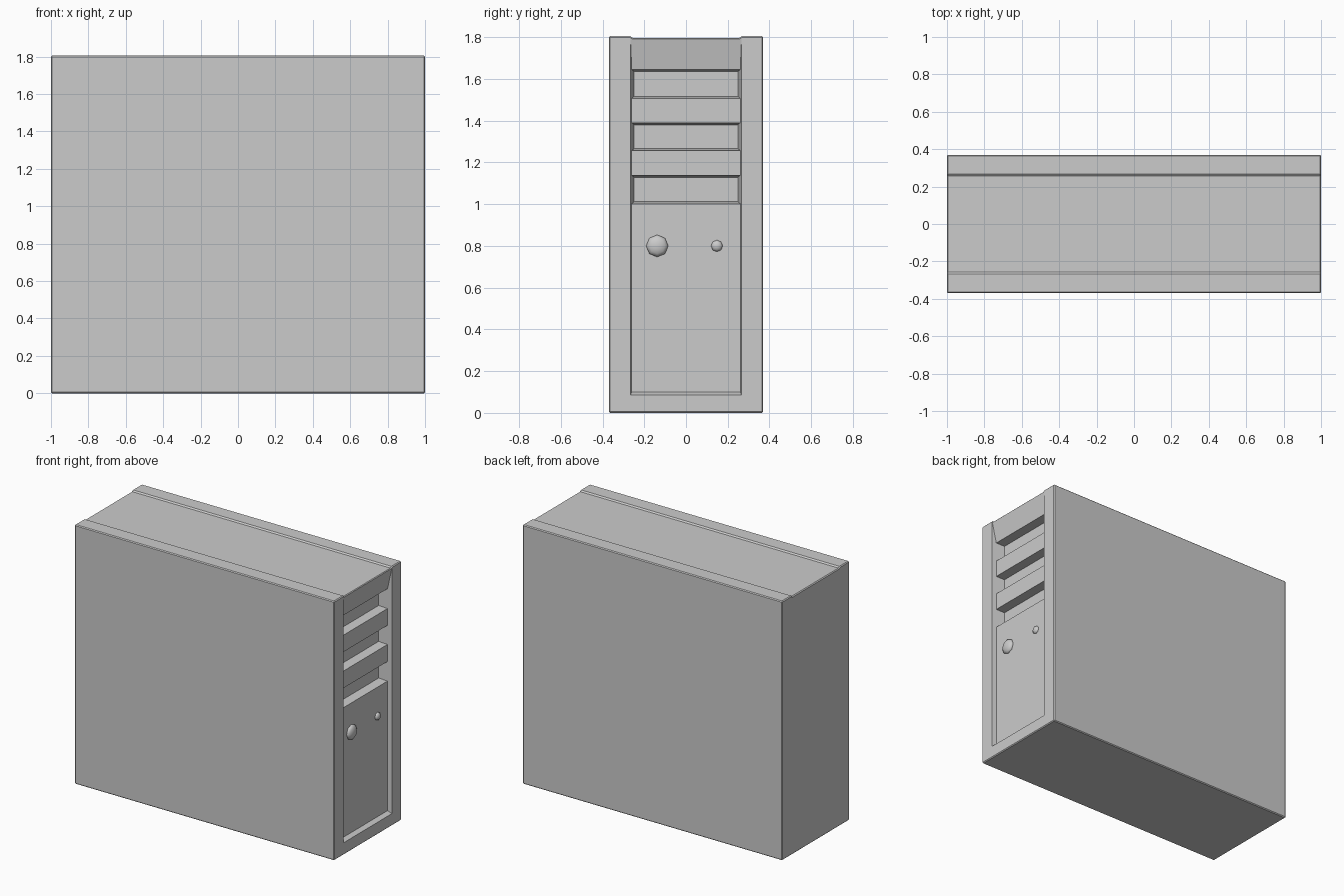
import bpy, bmesh, math
from mathutils import Matrix

if "Cube" in bpy.data.objects:
    bpy.data.objects.remove(bpy.data.objects["Cube"])


def mesh_object(name, bm):
    bmesh.ops.recalc_face_normals(bm, faces=bm.faces)
    mesh = bpy.data.meshes.new(name)
    bm.to_mesh(mesh)
    bm.free()
    obj = bpy.data.objects.new(name, mesh)
    bpy.context.collection.objects.link(obj)
    return obj


def loft(name, start, end):
    """Closed solid between two matching outlines."""
    bm = bmesh.new()
    a = [bm.verts.new(p) for p in start]
    b = [bm.verts.new(p) for p in end]
    bm.faces.new(a)
    bm.faces.new(b[::-1])
    n = len(a)
    for i in range(n):
        bm.faces.new((a[i], a[(i + 1) % n], b[(i + 1) % n], b[i]))
    return mesh_object(name, bm)


# Case body: the top has a shallow sunken strip along its length
W, H = 0.37, 1.805
half = [(W, 0), (W, H), (0.267, H), (0.256, H - 0.008)]
section = half + [(-y, z) for y, z in reversed(half)]
case = loft("tower_case", [(-1, y, z) for y, z in section],
            [(1, y, z) for y, z in section])

# Front recess: sloping brow, three drive bays, lower panel, bottom chamfer
PANEL, BAY = 0.97, 0.91
profile = [(1.1, 1.9), (1.02, 1.9), (PANEL, 1.645)]
for low, high in ((1.507, 1.645), (1.257, 1.39), (1.002, 1.138)):
    profile += [(PANEL, high), (BAY, high - 0.01),
                (BAY, low + 0.01), (PANEL, low)]
profile.remove((PANEL, 1.645))
profile += [(PANEL, 0.10), (1.1, 0.035)]


def side(sign):
    return [(x, sign * (0.26 + 0.2 * (x - PANEL)), z) for x, z in profile]


cutter = loft("recess_cutter", side(-1), side(1))
cutter.hide_render = True

# Soften the outer edges, then carve the front
bevel = case.modifiers.new("edge_bevel", 'BEVEL')
bevel.width = 0.006
bevel.segments = 1
bevel.limit_method = 'ANGLE'
bevel.angle_limit = math.radians(60)
cut = case.modifiers.new("front_recess", 'BOOLEAN')
cut.operation = 'DIFFERENCE'
cut.solver = 'EXACT'
cut.object = cutter
bpy.context.view_layer.objects.active = case
case.select_set(True)
for m in ("edge_bevel", "front_recess"):
    bpy.ops.object.modifier_apply(modifier=m)
bpy.data.objects.remove(cutter)


# Domed buttons on the lower panel
def button(name, y, r, depth):
    bm = bmesh.new()
    bmesh.ops.create_uvsphere(bm, u_segments=8, v_segments=8, radius=r)
    bmesh.ops.transform(bm, verts=bm.verts, matrix=Matrix.Translation((PANEL, y, 0.80))
                        @ Matrix.Rotation(math.pi / 2, 4, 'Y')
                        @ Matrix.Diagonal((1, 1, depth / r, 1)))
    for f in bm.faces:
        f.smooth = True
    mesh_object(name, bm)


button("power_button", -0.138, 0.053, 0.026)
button("reset_button", 0.148, 0.028, 0.018)
